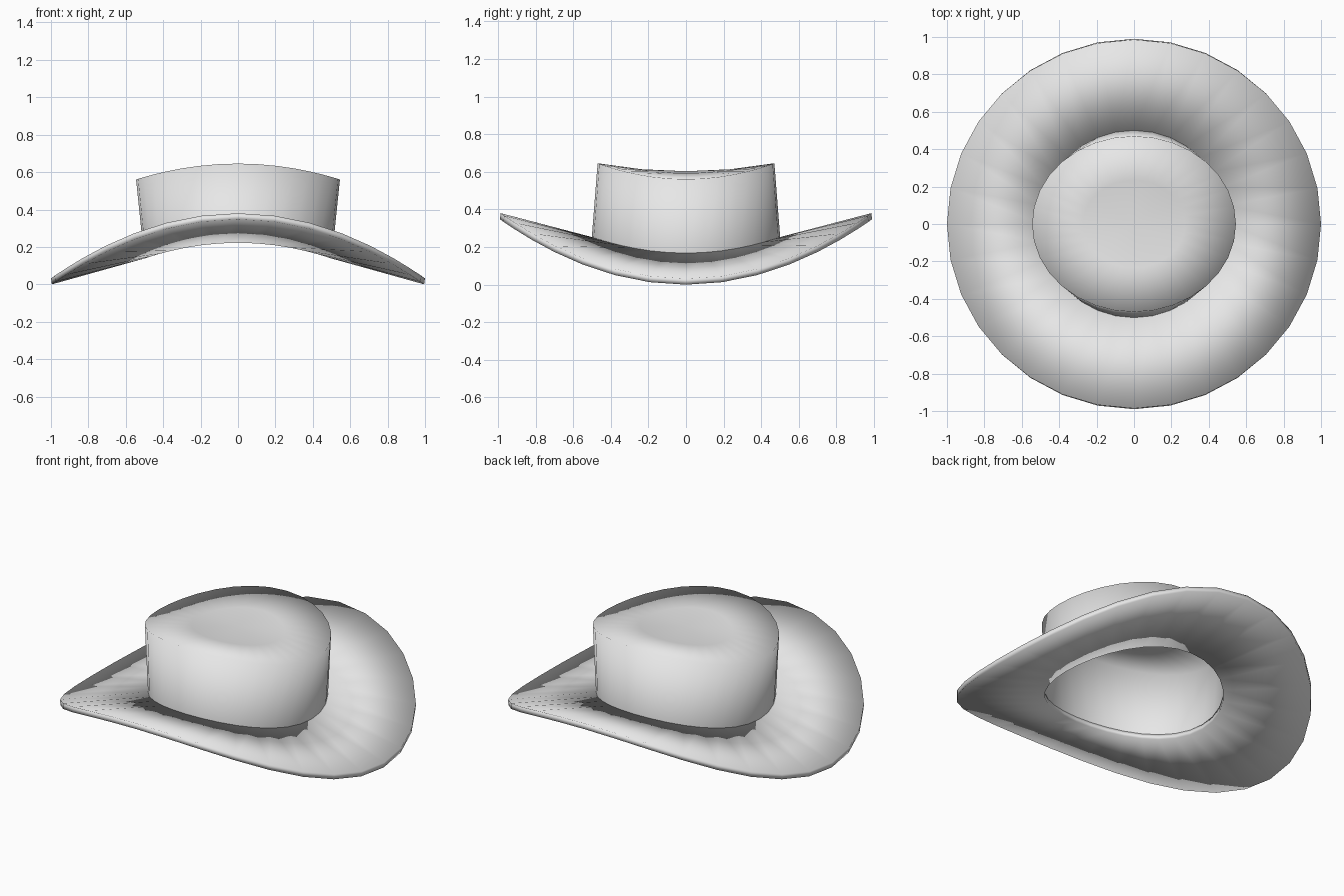
import bpy, math

if "Cube" in bpy.data.objects:
    bpy.data.objects.remove(bpy.data.objects["Cube"])

SIDES = 32

felt = bpy.data.materials.new("pale_grey_felt")
felt.diffuse_color = (0.8, 0.8, 0.8, 1)
felt.use_nodes = True
felt.node_tree.nodes["Principled BSDF"].inputs["Base Color"].default_value = felt.diffuse_color


def saddle_lathe(name, rings, closed=False, cap=False):
    """Each ring: (x radius, y radius, mean height, saddle amount)."""
    verts, faces = [], []
    for rx, ry, z, bend in rings:
        for i in range(SIDES):
            a = 2 * math.pi * i / SIDES
            verts.append((rx * math.cos(a), ry * math.sin(a),
                          z - bend * math.cos(2 * a)))
    n = len(rings)
    for k in range(n if closed else n - 1):
        lo, hi = k * SIDES, (k + 1) % n * SIDES
        for i in range(SIDES):
            j = (i + 1) % SIDES
            faces.append((lo + i, lo + j, hi + j, hi + i))
    if cap:
        verts.append((0, 0, rings[-1][2]))
        top = (n - 1) * SIDES
        for i in range(SIDES):
            faces.append((top + i, top + (i + 1) % SIDES, len(verts) - 1))
    mesh = bpy.data.meshes.new(name)
    mesh.from_pydata(verts, [], faces)
    mesh.materials.append(felt)
    mesh.shade_smooth()
    obj = bpy.data.objects.new(name, mesh)
    bpy.context.collection.objects.link(obj)
    return obj


# Brim: solid ring, curled down at the sides and up at front and back
saddle_lathe("brim", [
    (0.50, 0.50, 0.180, 0.042),
    (0.995, 0.99, 0.174, 0.174),
    (1.00, 0.985, 0.206, 0.174),
    (0.50, 0.50, 0.211, 0.042),
], closed=True)

# Crown: hollow, open below, with a saddle-shaped top
saddle_lathe("crown", [
    (0.503, 0.502, 0.195, 0.042),
    (0.545, 0.47, 0.603, 0.0425),
    (0.273, 0.235, 0.603, 0.0106),
], cap=True)
